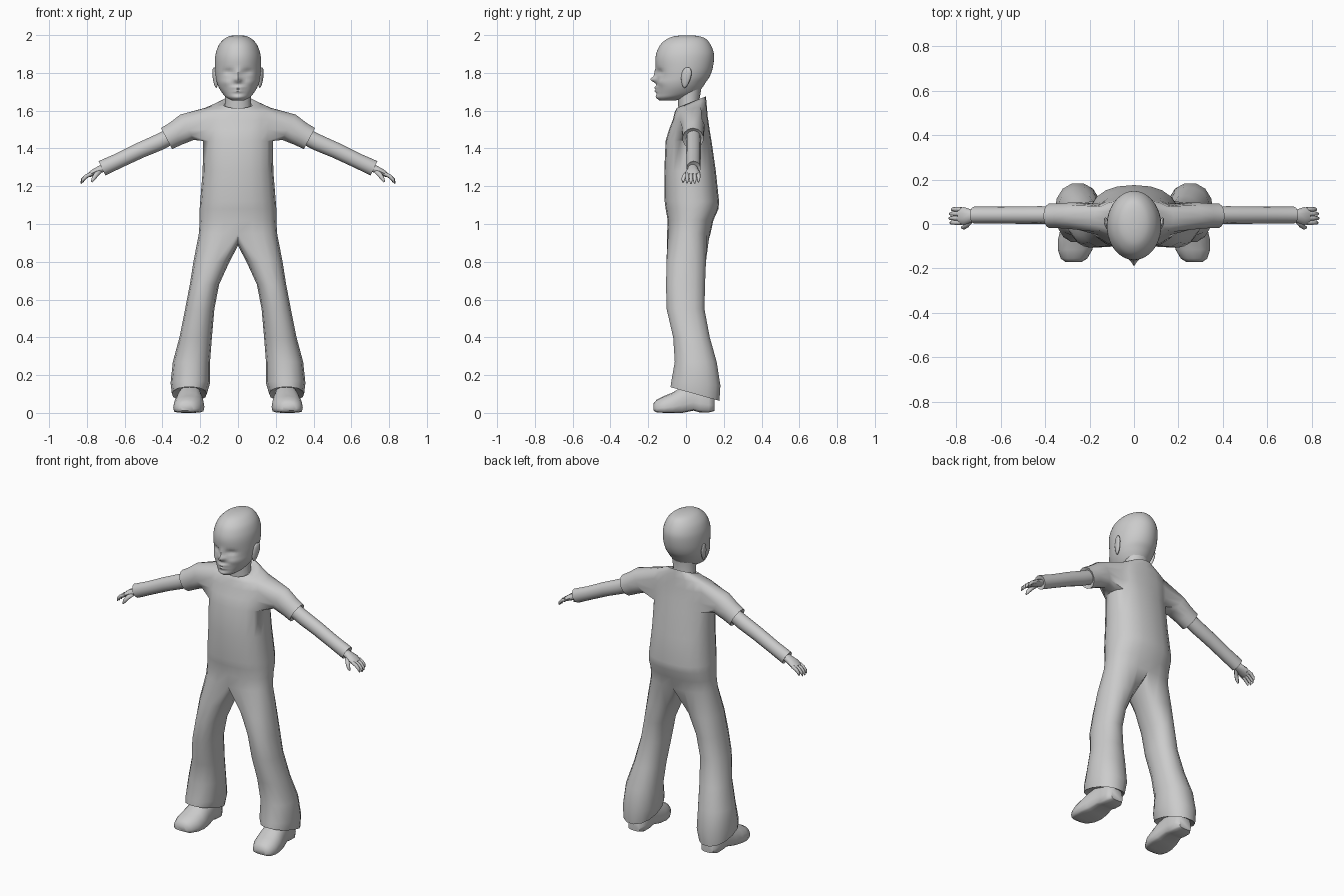
import bpy, bmesh, math
from mathutils import Vector

grey = bpy.data.materials.new("plain grey")
grey.diffuse_color = (0.6, 0.6, 0.6, 1)


def finish(bm, name, angle=60):
    bmesh.ops.recalc_face_normals(bm, faces=bm.faces)
    me = bpy.data.meshes.new(name)
    bm.to_mesh(me)
    bm.free()
    me.materials.append(grey)
    ob = bpy.data.objects.new(name, me)
    bpy.context.collection.objects.link(ob)
    bpy.ops.object.select_all(action='DESELECT')
    ob.select_set(True)
    bpy.context.view_layer.objects.active = ob
    bpy.ops.object.shade_smooth_by_angle(angle=math.radians(angle))
    return ob


def bridge(bm, a, b):
    n = len(a)
    for i in range(n):
        bm.faces.new((a[i], a[(i + 1) % n], b[(i + 1) % n], b[i]))


def power(v, e):
    return math.copysign(abs(v) ** e, v)


def flat_ring(bm, n, x0, x1, yf, yb, z, tilt=0, e=1.0, start=0.0):
    """Horizontal ring between x0..x1 and yf..yb, optionally rising toward the back."""
    ring = []
    for k in range(n):
        a = start + k * math.tau / n
        x = (x0 + x1) / 2 + (x1 - x0) / 2 * power(math.cos(a), e)
        y = (yf + yb) / 2 + (yb - yf) / 2 * power(math.sin(a), e)
        ring.append(bm.verts.new((x, y, z + tilt * (y - 0.03))))
    return ring


def limb_ring(bm, n, c, d, ry, ru, s=1, start=0.0):
    """Ring square to direction d (in the xz plane), mirrored by s."""
    d = Vector(d).normalized()
    u = Vector((-d.z, 0, d.x))
    ring = []
    for k in range(n):
        a = start + k * math.tau / n
        p = Vector(c) + Vector((0, 1, 0)) * ry * math.cos(a) + u * ru * math.sin(a)
        ring.append(bm.verts.new((p.x * s, p.y, p.z)))
    return ring


def loft(bm, rings):
    for a, b in zip(rings, rings[1:]):
        bridge(bm, a, b)
    bm.faces.new(rings[0])
    bm.faces.new(rings[-1])


# --- clothes: torso with sleeves and trouser legs grown out of it ---
bm = bmesh.new()
torso = [  # z, half width, front, back, tilt
    (0.95, 0.207, -0.10, 0.13, 0), (1.02, 0.203, -0.097, 0.145, 0),
    (1.08, 0.203, -0.108, 0.172, 0), (1.12, 0.20, -0.113, 0.175, 0),
    (1.28, 0.187, -0.115, 0.158, 0), (1.44, 0.185, -0.108, 0.135, 0),
    (1.50, 0.19, -0.09, 0.125, 0), (1.56, 0.195, -0.07, 0.115, 0.1),
    (1.61, 0.18, -0.06, 0.11, 0.2), (1.632, 0.12, -0.055, 0.107, 0.35),
    (1.645, 0.085, -0.05, 0.105, 0.4), (1.635, 0.072, -0.04, 0.085, 0.4)]
N, LOW, TOP = 20, 5, 8
rows = [flat_ring(bm, N, -w, w, f, b, z, t, 0.85) for z, w, f, b, t in torso]
for i in range(len(rows) - 1):
    for k in range(N):
        if LOW <= i < TOP and k in (18, 19, 0, 1, 8, 9, 10, 11):
            continue  # armhole
        q = (k + 1) % N
        bm.faces.new((rows[i][k], rows[i][q], rows[i + 1][q], rows[i + 1][k]))
bm.faces.new(rows[-1])

crotch = [bm.verts.new(p) for p in ((0, 0.08, 0.91), (0, 0.015, 0.885), (0, -0.055, 0.90))]
legs = [  # z, inner x, outer x, front, back, tilt
    (0.80, 0.045, 0.236, -0.105, 0.108, 0), (0.68, 0.10, 0.255, -0.108, 0.103, 0),
    (0.55, 0.125, 0.28, -0.105, 0.10, 0), (0.40, 0.138, 0.31, -0.07, 0.128, 0),
    (0.27, 0.148, 0.345, -0.062, 0.165, 0), (0.16, 0.148, 0.357, -0.08, 0.185, -0.1),
    (0.105, 0.165, 0.35, -0.085, 0.18, -0.28), (0.12, 0.19, 0.32, -0.05, 0.14, -0.28)]
sleeve = [  # centre x, z, depth radius, height radius
    (0.27, 1.512, 0.062, 0.076), (0.33, 1.478, 0.057, 0.066),
    (0.378, 1.452, 0.056, 0.063), (0.370, 1.456, 0.04, 0.045)]
STEP = math.tau / 14
for s in (1, -1):
    side = lambda row, k: rows[row][k % N if s == 1 else (10 - k) % N]
    # trouser leg
    prev = [side(0, k) for k in range(-5, 6)] + crotch
    for z, xi, xo, f, b, t in legs:
        ring = flat_ring(bm, 14, xi, xo, f, b, z, t, 0.9, -5 * STEP)
        for v in ring:
            v.co.x *= s
        bridge(bm, prev, ring)
        prev = ring
    bm.faces.new(prev)
    # sleeve
    prev = ([side(LOW, k) for k in range(-2, 3)] + [side(r, 2) for r in (6, 7)] +
            [side(TOP, k) for k in range(2, -3, -1)] + [side(r, -2) for r in (7, 6)])
    for x, z, ry, ru in sleeve:
        ring = limb_ring(bm, 14, (x, 0.037, z), (0.88, 0, -0.47), ry, ru, s,
                         -math.pi / 2 - 2 * STEP)
        bridge(bm, prev, ring)
        prev = ring
    bm.faces.new(prev)
finish(bm, "shirt_and_trousers")


# --- head: smooth profile rings with pushed-out features ---
profile = [  # z, half width, front, back
    (1.655, 0.035, -0.14, -0.05), (1.67, 0.062, -0.153, 0.01), (1.69, 0.081, -0.155, 0.06),
    (1.72, 0.10, -0.155, 0.085), (1.75, 0.112, -0.155, 0.105), (1.78, 0.118, -0.155, 0.125),
    (1.82, 0.122, -0.158, 0.14), (1.87, 0.122, -0.162, 0.148), (1.91, 0.116, -0.155, 0.146),
    (1.95, 0.10, -0.135, 0.13), (1.98, 0.073, -0.10, 0.105), (1.994, 0.045, -0.06, 0.07),
    (2.0, 0.012, -0.01, 0.02)]
bumps = [  # x, z, spread x, spread z, push forward
    (0, 1.765, 0.016, 0.016, 0.034), (0, 1.80, 0.012, 0.022, 0.012),
    (0, 1.722, 0.028, 0.008, 0.014), (0, 1.703, 0.024, 0.007, 0.012),
    (0, 1.67, 0.03, 0.012, 0.007), (0.05, 1.805, 0.024, 0.014, -0.014),
    (-0.05, 1.805, 0.024, 0.014, -0.014), (0.065, 1.75, 0.025, 0.02, 0.007),
    (-0.065, 1.75, 0.025, 0.02, 0.007)]
bm = bmesh.new()
rings = []
for i in range(len(profile) - 1):
    p0, p1, p2, p3 = (profile[min(max(i + j, 0), len(profile) - 1)] for j in (-1, 0, 1, 2))
    for t in (0, 0.25, 0.5, 0.75):
        z, w, f, b = (0.5 * (2 * q + (r - p) * t + (2 * p - 5 * q + 4 * r - u) * t * t +
                      (3 * q - p - 3 * r + u) * t ** 3) for p, q, r, u in zip(p0, p1, p2, p3))
        rings.append(flat_ring(bm, 48, -w, w, f, b, z))
loft(bm, rings)
for v in bm.verts:
    if v.co.y < -0.04:
        v.co.y -= sum(h * math.exp(-((v.co.x - x) / sx) ** 2 - ((v.co.z - z) / sz) ** 2)
                      for x, z, sx, sz, h in bumps)
finish(bm, "head")

# --- neck ---
bm = bmesh.new()
loft(bm, [flat_ring(bm, 16, -w, w, f, b, z) for z, w, f, b in (
    (1.59, 0.075, -0.04, 0.085), (1.65, 0.068, -0.042, 0.07), (1.74, 0.075, -0.05, 0.085))])
finish(bm, "neck")

for s, tag in ((1, "left"), (-1, "right")):
    # ear: flattened ball leaning outward and narrowing to the lobe
    bm = bmesh.new()
    bmesh.ops.create_uvsphere(bm, u_segments=14, v_segments=10, radius=1)
    for v in bm.verts:
        x, y, z = v.co
        y *= 0.026 * (1 + 0.3 * z)
        v.co = (s * (0.121 + 0.012 * x + 0.006 * z + 0.2 * y), 0.0 + y + 0.008 * z,
                1.775 + 0.055 * z)
    finish(bm, tag + "_ear")

    # forearm in a long cuff
    d = (0.9, 0, -0.44)
    bm = bmesh.new()
    loft(bm, [limb_ring(bm, 12, (x, 0.04, z), d, ry, ru, s) for x, z, ry, ru in (
        (0.33, 1.477, 0.038, 0.042), (0.42, 1.432, 0.04, 0.044), (0.52, 1.389, 0.039, 0.042),
        (0.63, 1.336, 0.038, 0.04), (0.72, 1.295, 0.038, 0.042), (0.715, 1.297, 0.026, 0.03))])
    finish(bm, tag + "_forearm")

    # hand: palm, four curled fingers and a thumb
    bm = bmesh.new()
    loft(bm, [limb_ring(bm, 10, (x, 0.036, z), d, ry, ru, s) for x, z, ry, ru in (
        (0.70, 1.302, 0.024, 0.022), (0.735, 1.287, 0.03, 0.02),
        (0.765, 1.273, 0.04, 0.018), (0.79, 1.258, 0.036, 0.012))])
    for i in range(4):
        y, k = 0.006 + 0.02 * i, (0.94, 1.0, 0.97, 0.82)[i]
        loft(bm, [limb_ring(bm, 7, (0.775 + k * a, y, 1.266 - k * b), (0.7, 0, -0.6), r, r, s)
                  for a, b, r in ((0, 0, 0.011), (0.03, 0.014, 0.0105),
                                  (0.05, 0.034, 0.009), (0.057, 0.052, 0.004))])
    loft(bm, [limb_ring(bm, 7, c, (0.6, 0, -0.8), r, r, s) for c, r in (
        ((0.73, 0.02, 1.282), 0.013), ((0.75, -0.003, 1.262), 0.013),
        ((0.765, -0.014, 1.24), 0.011), ((0.775, -0.016, 1.222), 0.005))])
    finish(bm, tag + "_hand")

    # shoe: upright sections from toe to heel with a flat sole
    bm = bmesh.new()
    rings = []
    for y, cx, w, lo, hi in (
            (-0.172, 0.272, 0.035, 0.012, 0.05), (-0.155, 0.27, 0.06, 0.003, 0.07),
            (-0.115, 0.265, 0.078, 0, 0.09), (-0.07, 0.26, 0.082, 0, 0.108),
            (-0.02, 0.256, 0.074, 0, 0.14), (0.04, 0.252, 0.062, 0.012, 0.16),
            (0.07, 0.25, 0.06, 0.003, 0.16), (0.12, 0.25, 0.058, 0.002, 0.14),
            (0.15, 0.25, 0.04, 0.01, 0.10)):
        ring = []
        for k in range(16):
            a = k * math.tau / 16
            up = math.sin(a)
            base = lo + 0.3 * (hi - lo)
            z = base + (hi - base) * up if up > 0 else base - (base - lo) * abs(up) ** 0.3
            ring.append(bm.verts.new((s * (cx + w * power(math.cos(a), 0.8)), y, z)))
        rings.append(ring)
    loft(bm, rings)
    finish(bm, tag + "_shoe")
